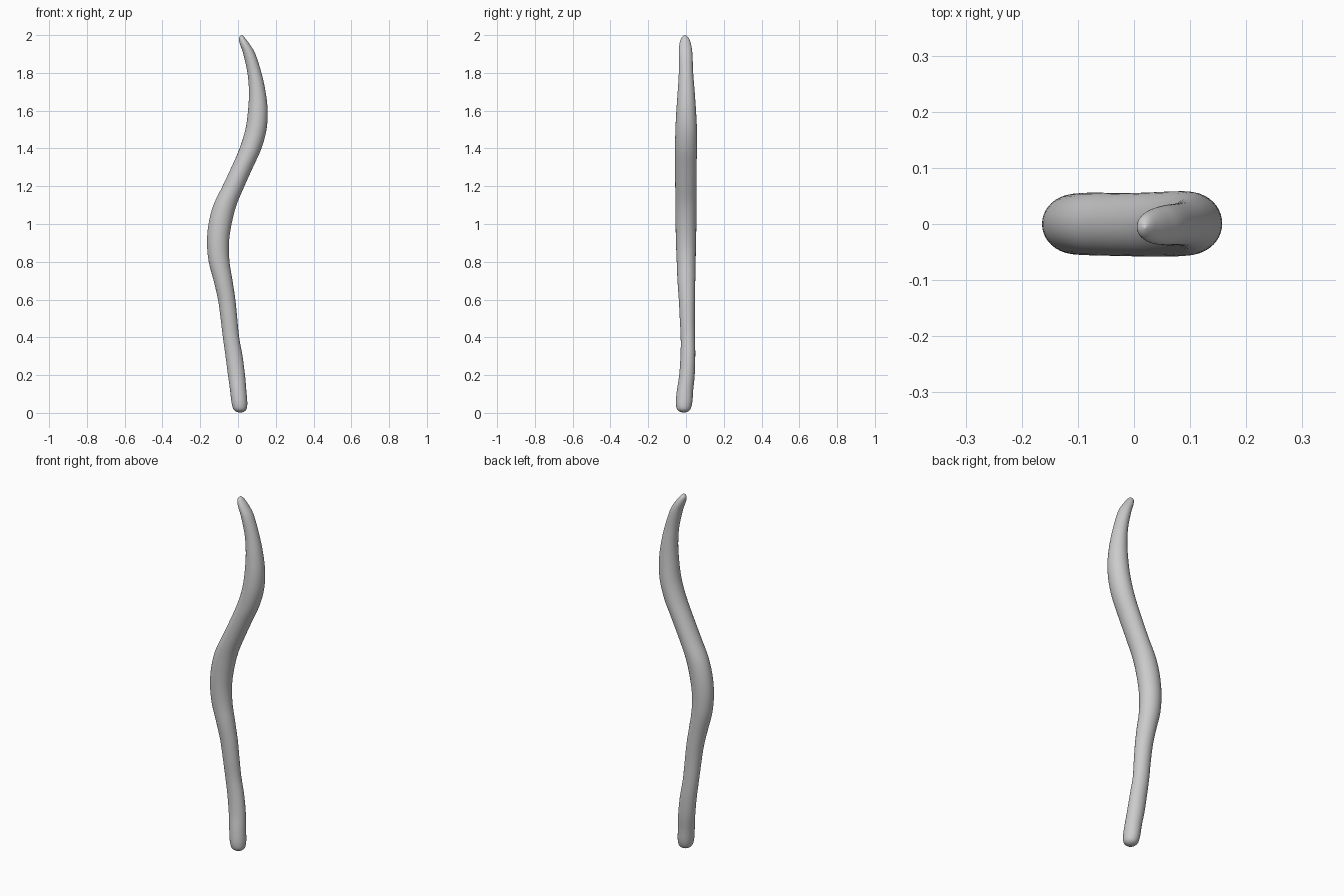
import bpy, bmesh, math

# Sections along the height: z, centre x, centre y, half width x, half width y
SECTIONS = [
    (0.003, 0.012, -0.012, 0.012, 0.012),
    (0.010, 0.011, -0.012, 0.026, 0.027),
    (0.025, 0.010, -0.012, 0.037, 0.038),
    (0.06, 0.007, -0.010, 0.042, 0.044),
    (0.12, 0.001, -0.005, 0.043, 0.043),
    (0.20, -0.008, 0.005, 0.045, 0.041),
    (0.30, -0.021, 0.010, 0.045, 0.039),
    (0.40, -0.037, 0.010, 0.043, 0.038),
    (0.50, -0.048, 0.007, 0.044, 0.040),
    (0.60, -0.060, 0.005, 0.046, 0.043),
    (0.70, -0.079, 0.002, 0.050, 0.047),
    (0.80, -0.100, 0.001, 0.055, 0.050),
    (0.90, -0.106, 0.000, 0.058, 0.053),
    (1.00, -0.095, 0.000, 0.061, 0.055),
    (1.10, -0.069, 0.000, 0.061, 0.056),
    (1.20, -0.024, -0.001, 0.058, 0.056),
    (1.30, 0.022, -0.001, 0.057, 0.057),
    (1.40, 0.066, 0.000, 0.058, 0.058),
    (1.50, 0.095, 0.001, 0.056, 0.057),
    (1.60, 0.105, 0.001, 0.052, 0.052),
    (1.70, 0.102, 0.001, 0.044, 0.045),
    (1.80, 0.087, 0.000, 0.037, 0.038),
    (1.90, 0.060, -0.002, 0.032, 0.036),
    (1.95, 0.037, -0.004, 0.026, 0.031),
    (1.98, 0.023, -0.005, 0.018, 0.022),
    (1.993, 0.020, -0.006, 0.010, 0.012),
    (2.00, 0.020, -0.006, 0.002, 0.002),
]
SIDES, STEPS = 40, 4


def smooth_rows(rows, steps):
    """Catmull-Rom interpolation through the sections."""
    out = []
    for i in range(len(rows) - 1):
        quad = (rows[max(i - 1, 0)], rows[i], rows[i + 1], rows[min(i + 2, len(rows) - 1)])
        for k in range(steps):
            t = k / steps
            out.append([0.5 * (2 * b + (c - a) * t + (2 * a - 5 * b + 4 * c - d) * t * t
                               + (3 * b - a - 3 * c + d) * t ** 3)
                        for a, b, c, d in zip(*quad)])
    return out + [rows[-1]]


# Wavy stem lofted through the sections
bm = bmesh.new()
rings = []
for z, cx, cy, rx, ry in smooth_rows(SECTIONS, STEPS):
    rings.append([bm.verts.new((cx + rx * math.cos(a), cy + ry * math.sin(a), z))
                  for a in (2 * math.pi * j / SIDES for j in range(SIDES))])
for low, high in zip(rings, rings[1:]):
    for j in range(SIDES):
        n = (j + 1) % SIDES
        bm.faces.new((low[j], low[n], high[n], high[j]))

# Closed ends
bm.faces.new(rings[0][::-1])
bm.faces.new(rings[-1])
bmesh.ops.recalc_face_normals(bm, faces=bm.faces)
mesh = bpy.data.meshes.new("wavy_stem")
bm.to_mesh(mesh)
bm.free()
mesh.shade_smooth()
stem = bpy.data.objects.new("wavy_stem", mesh)
bpy.context.collection.objects.link(stem)
